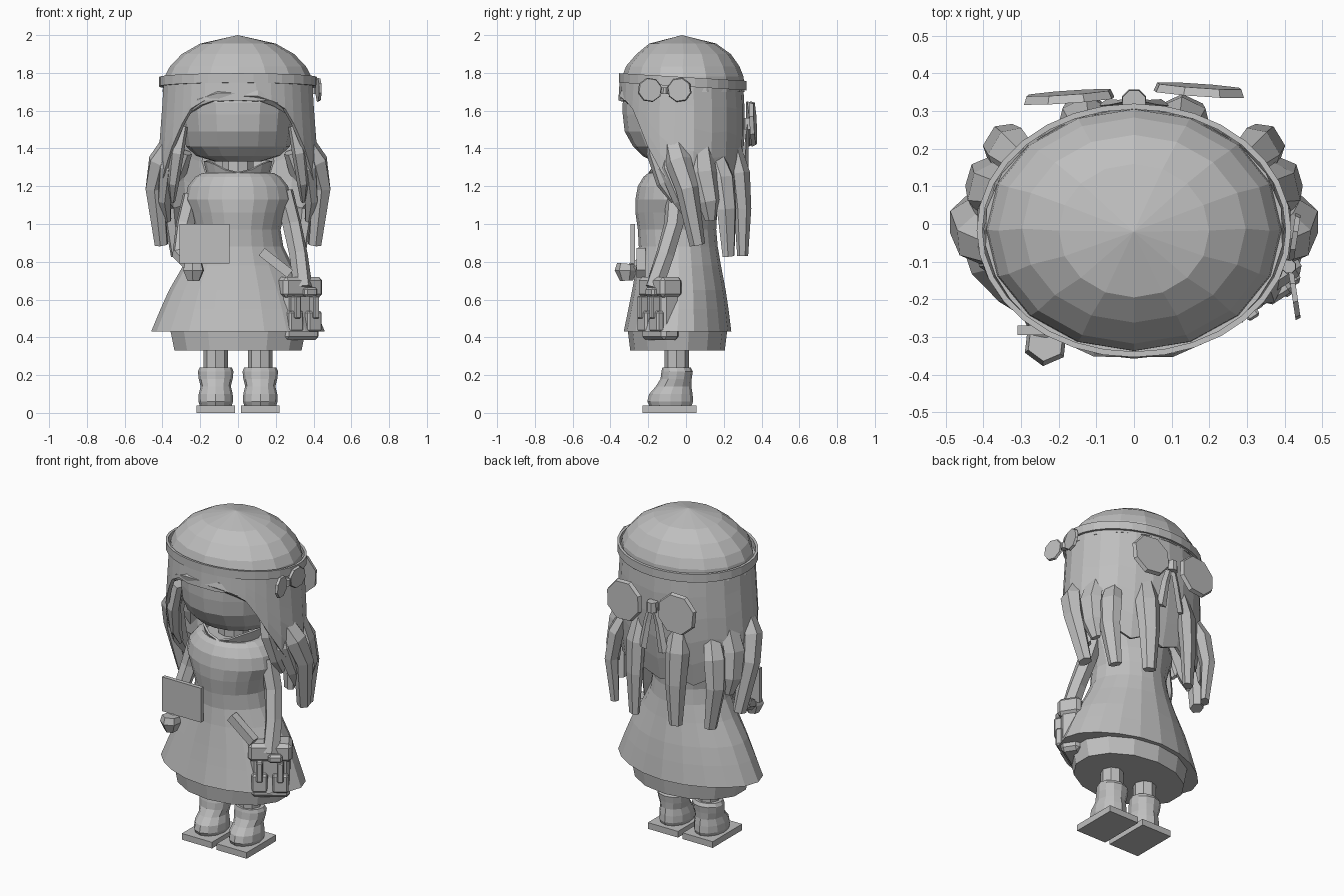
import bpy, bmesh, math
from mathutils import Vector, Matrix

grey = bpy.data.materials.new("plain grey")
grey.diffuse_color = (0.52, 0.52, 0.52, 1)


def finish(name, bm):
    bmesh.ops.recalc_face_normals(bm, faces=bm.faces)
    me = bpy.data.meshes.new(name)
    bm.to_mesh(me)
    bm.free()
    ob = bpy.data.objects.new(name, me)
    bpy.context.collection.objects.link(ob)
    me.materials.append(grey)
    return ob


def bridge(bm, rings, caps=True):
    n = len(rings[0])
    for a, b in zip(rings, rings[1:]):
        for i in range(n):
            j = (i + 1) % n
            bm.faces.new((a[i], a[j], b[j], b[i]))
    if caps:
        bm.faces.new(rings[0])
        bm.faces.new(rings[-1])


def loft(name, rows, n=16, x=0, caps=True, pinch=0):
    """Stack of ellipses: (z, half width, front y, back y), optionally pulled in on the diagonals."""
    bm = bmesh.new()
    rings = []
    for z, rx, y0, y1 in rows:
        cy, ry = (y0 + y1) / 2, (y1 - y0) / 2
        ring = []
        for i in range(n):
            t = 2 * math.pi * i / n
            f = 1 - pinch * math.sin(2 * t) ** 2
            ring.append(bm.verts.new((x + f * rx * math.sin(t), cy - f * ry * math.cos(t), z)))
        rings.append(ring)
    bridge(bm, rings, caps)
    bmesh.ops.remove_doubles(bm, verts=bm.verts, dist=0.002)
    return finish(name, bm)


def tube(name, pts, radii, n=6, flat=1.0):
    """Tapered strand or limb through points."""
    bm = bmesh.new()
    pts = [Vector(p) for p in pts]
    rings = []
    for k, (p, r) in enumerate(zip(pts, radii)):
        d = (pts[min(k + 1, len(pts) - 1)] - pts[max(k - 1, 0)]).normalized()
        out = Vector((p.x, p.y, 0)) + Vector((0, 0.001, 0))
        side = d.cross(out).normalized()
        out = side.cross(d)
        rings.append([bm.verts.new(p + side * r * math.cos(t) + out * r * flat * math.sin(t))
                      for t in (2 * math.pi * i / n for i in range(n))])
    bridge(bm, rings)
    return finish(name, bm)


def box(name, lo, hi, bevel=0, turn=0):
    bm = bmesh.new()
    lo, hi = Vector(lo), Vector(hi)
    bmesh.ops.create_cube(bm, size=1)
    bmesh.ops.scale(bm, vec=hi - lo, verts=bm.verts)
    if bevel:
        bmesh.ops.bevel(bm, geom=bm.edges[:], offset=bevel, segments=1, affect='EDGES')
    bmesh.ops.rotate(bm, cent=(0, 0, 0), matrix=Matrix.Rotation(turn, 3, 'Y'), verts=bm.verts)
    bmesh.ops.translate(bm, vec=(lo + hi) / 2, verts=bm.verts)
    return finish(name, bm)


def disc(name, centre, normal, r, depth):
    bm = bmesh.new()
    bmesh.ops.create_cone(bm, cap_ends=True, segments=8, radius1=r, radius2=r * 0.93, depth=depth)
    q = Vector((0, 0, 1)).rotation_difference(Vector(normal)).to_matrix().to_4x4()
    bm.transform(Matrix.Translation(centre) @ q @ Matrix.Rotation(math.pi / 8, 4, 'Z'))
    return finish(name, bm)


# Head and face
loft("head", [(1.33, 0.12, -0.17, 0.10), (1.36, 0.22, -0.23, 0.16), (1.41, 0.275, -0.28, 0.20),
              (1.49, 0.29, -0.325, 0.24), (1.58, 0.30, -0.335, 0.25), (1.64, 0.31, -0.335, 0.26),
              (1.72, 0.32, -0.32, 0.26)])

# Hair cap
loft("hair_cap", [(1.70, 0.40, -0.338, 0.31), (1.78, 0.388, -0.337, 0.305), (1.835, 0.36, -0.318, 0.283),
                  (1.90, 0.297, -0.262, 0.237), (1.955, 0.20, -0.195, 0.16), (2.0, 0.001, -0.021, -0.019)])

# Hair curtain: long at the back, cut away around the face
bm = bmesh.new()
lengths = [(0, 1.655), (14, 1.65), (26, 1.655), (38, 1.61), (46, 1.53), (56, 1.41), (68, 1.28),
           (82, 1.17), (100, 1.14), (118, 1.08), (135, 1.10), (150, 1.05), (165, 1.09), (180, 1.05)]
prof = [(1.75, 0.398, 0.317), (1.62, 0.405, 0.325), (1.4, 0.422, 0.325), (1.2, 0.42, 0.295), (1.0, 0.39, 0.25)]


def hair_radius(z):
    for (z0, a0, b0), (z1, a1, b1) in zip(prof, prof[1:]):
        if z >= z1:
            f = (z0 - z) / (z0 - z1)
            return a0 + (a1 - a0) * f, b0 + (b1 - b0) * f


columns = []
for deg, low in lengths + [(360 - d, l) for d, l in lengths[-2:0:-1]]:
    t, col = math.radians(deg), []
    for k in range(6):
        z = 1.75 + (low - 1.75) * k / 5
        rx, ry = hair_radius(z)
        col.append(bm.verts.new((rx * math.sin(t), -0.015 - (ry + 0.02 * max(0, math.cos(t))) * math.cos(t), z)))
    columns.append(col)
for a, b in zip(columns, columns[1:] + columns[:1]):
    for k in range(5):
        bm.faces.new((a[k], b[k], b[k + 1], a[k + 1]))
ob = finish("hair_curtain", bm)
m = ob.modifiers.new("thickness", 'SOLIDIFY')
m.thickness = 0.02

# Fringe strands and hanging locks
for s, side in ((-1, "left"), (1, "right")):
    tube("fringe_" + side, [(s * 0.01, -0.335, 1.685), (s * 0.10, -0.332, 1.685), (s * 0.20, -0.285, 1.65),
                            (s * 0.27, -0.235, 1.59)], [0.025, 0.028, 0.03, 0.015], 5, 0.8)
    locks = [
        ("temple_lock", [(0.30, -0.15, 1.52), (0.33, -0.15, 1.38), (0.345, -0.11, 1.22), (0.345, -0.06, 1.12)],
         [0.05, 0.065, 0.05, 0.02], 0.6),
        ("cheek_lock", [(0.34, -0.07, 1.45), (0.38, -0.07, 1.3), (0.39, -0.01, 1.13), (0.37, 0.04, 1.02)],
         [0.06, 0.075, 0.06, 0.03], 0.6),
        ("side_lock", [(0.36, -0.06, 1.42), (0.415, -0.04, 1.33), (0.442, 0.005, 1.19), (0.405, 0.06, 0.89)],
         [0.06, 0.07, 0.06, 0.042], 0.9),
        ("outer_lock", [(0.35, 0.08, 1.40), (0.39, 0.09, 1.27), (0.405, 0.12, 1.12), (0.385, 0.13, 1.02)],
         [0.06, 0.075, 0.06, 0.03], 0.7),
        ("corner_lock", [(0.28, 0.15, 1.38), (0.335, 0.195, 1.24), (0.355, 0.215, 1.08), (0.325, 0.225, 0.83)],
         [0.05, 0.07, 0.06, 0.038], 0.7),
        ("back_lock", [(0.13, 0.25, 1.42), (0.14, 0.285, 1.27), (0.14, 0.30, 1.08), (0.14, 0.30, 0.83)],
         [0.05, 0.07, 0.06, 0.038], 0.7)]
    for name, pts, radii, flat in locks:
        tube(name + "_" + side, [(s * x, y, z) for x, y, z in pts], radii, 6, flat)

# Headband: thin tilted hoop
bm = bmesh.new()
rings = []
for grow, top in ((0, 0), (0, 1), (-0.015, 1), (-0.015, 0), (0, 0)):
    rings.append([])
    for i in range(32):
        t = math.pi * i / 16
        y = -0.017 - (0.337 + grow) * math.cos(t)
        rings[-1].append(bm.verts.new(((0.418 + grow) * math.sin(t), y, 1.727 + 0.05 * top - 0.06 * y)))
bridge(bm, rings, False)
bmesh.ops.remove_doubles(bm, verts=bm.verts, dist=0.0001)
finish("headband", bm)

# Large bow at the back, small bow on the side of the band
for s, side in ((-1, "left"), (1, "right")):
    y = 0.338 if s < 0 else 0.356
    disc("back_bow_" + side, (s * 0.173, y, 1.53), (s * 0.07, 1, 0.05), 0.127, 0.022)
    tube("bow_tail_" + side, [(s * 0.01, 0.325, 1.53), (s * 0.04, 0.32, 1.42), (s * 0.07, 0.32, 1.26)],
         [0.02, 0.025, 0.03], 4, 0.4)
    disc("side_bow_" + side, (0.427, -0.113 + s * 0.078, 1.71), (1, -s * 0.15, 0), 0.066, 0.014)
disc("back_bow_knot", (0, 0.325, 1.53), (0, 0, 1), 0.035, 0.06)
disc("side_bow_knot", (0.412, -0.113, 1.705), (0, 0, 1), 0.02, 0.035)

# Neck and open collar
loft("neck", [(1.2, 0.09, -0.13, 0.04), (1.36, 0.085, -0.13, 0.04)], 10)
bm = bmesh.new()
rings = [[], []]
for i in range(16):
    t = 2 * math.pi * i / 16
    for k, (r, z) in enumerate(((0.15, 1.25), (0.17, 1.335 - 0.06 * max(0, math.cos(t)) ** 4))):
        rings[k].append(bm.verts.new((r * math.sin(t), -0.045 - r * 0.85 * math.cos(t), z)))
bridge(bm, rings, False)
finish("collar", bm).modifiers.new("thickness", 'SOLIDIFY').thickness = 0.012

# Dress and underskirt
loft("dress", [(1.27, 0.19, -0.20, 0.10), (1.25, 0.225, -0.225, 0.125), (1.20, 0.265, -0.255, 0.15),
               (1.13, 0.28, -0.268, 0.165), (1.06, 0.25, -0.268, 0.165), (0.97, 0.225, -0.255, 0.16),
               (0.88, 0.24, -0.25, 0.168), (0.78, 0.29, -0.262, 0.185), (0.65, 0.365, -0.285, 0.21),
               (0.55, 0.41, -0.305, 0.225), (0.43, 0.46, -0.33, 0.24)], 20, pinch=0.04)
loft("underskirt", [(0.33, 0.345, -0.295, 0.205), (0.45, 0.37, -0.31, 0.22)], 14)

# Legs, boots and soles
for s, side in ((-1, "left"), (1, "right")):
    x = s * 0.118
    loft("leg_" + side, [(0.2, 0.065, -0.115, 0.015), (0.4, 0.065, -0.115, 0.015)], 8, x)
    loft("boot_" + side, [(0.04, 0.085, -0.195, 0.03), (0.06, 0.092, -0.205, 0.038), (0.10, 0.09, -0.195, 0.035),
                          (0.14, 0.08, -0.16, 0.028), (0.18, 0.09, -0.135, 0.03), (0.22, 0.094, -0.13, 0.036),
                          (0.24, 0.085, -0.125, 0.025)], 12, x)
    box("sole_" + side, (x - 0.102, -0.23, 0), (x + 0.102, 0.055, 0.038))

# Arms, hand and held board
tube("left_arm", [(-0.24, -0.05, 1.15), (-0.28, -0.07, 1.0), (-0.305, -0.13, 0.84), (-0.24, -0.29, 0.76)],
     [0.055, 0.05, 0.045, 0.035])
tube("left_hand", [(-0.235, -0.315, 0.79), (-0.235, -0.318, 0.755), (-0.235, -0.315, 0.70)],
     [0.05, 0.06, 0.035])
box("board", (-0.31, -0.295, 0.79), (-0.045, -0.27, 1.0))
tube("right_arm", [(0.24, -0.05, 1.17), (0.285, -0.065, 1.0), (0.32, -0.11, 0.84), (0.345, -0.17, 0.66)],
     [0.055, 0.052, 0.05, 0.05])

# Shoulder bag turned outwards, with lid, pockets, straps and latch (local: front faces -y)
bag = [box("bag", (-0.11, -0.055, 0.385), (0.11, 0.055, 0.64), 0.02),
       box("bag_lid", (-0.123, -0.07, 0.61), (0.123, 0.065, 0.72), 0.02),
       box("bag_latch", (-0.01, -0.095, 0.615), (0.07, -0.05, 0.665), 0.012)]
for u, name in ((-0.058, "inner"), (0.058, "outer")):
    bag.append(box("pocket_" + name, (u - 0.045, -0.085, 0.43), (u + 0.045, -0.04, 0.54), 0.01))
    bag.append(box("pocket_strap_" + name, (u - 0.018, -0.1, 0.5), (u + 0.018, -0.04, 0.62), 0.006))
for part in bag:
    part.data.transform(Matrix.Translation((0.315, -0.135, 0)) @ Matrix.Rotation(math.radians(33), 4, 'Z'))
box("bag_strap", (0.105, -0.262, 0.77), (0.295, -0.215, 0.82), 0, math.radians(38))
